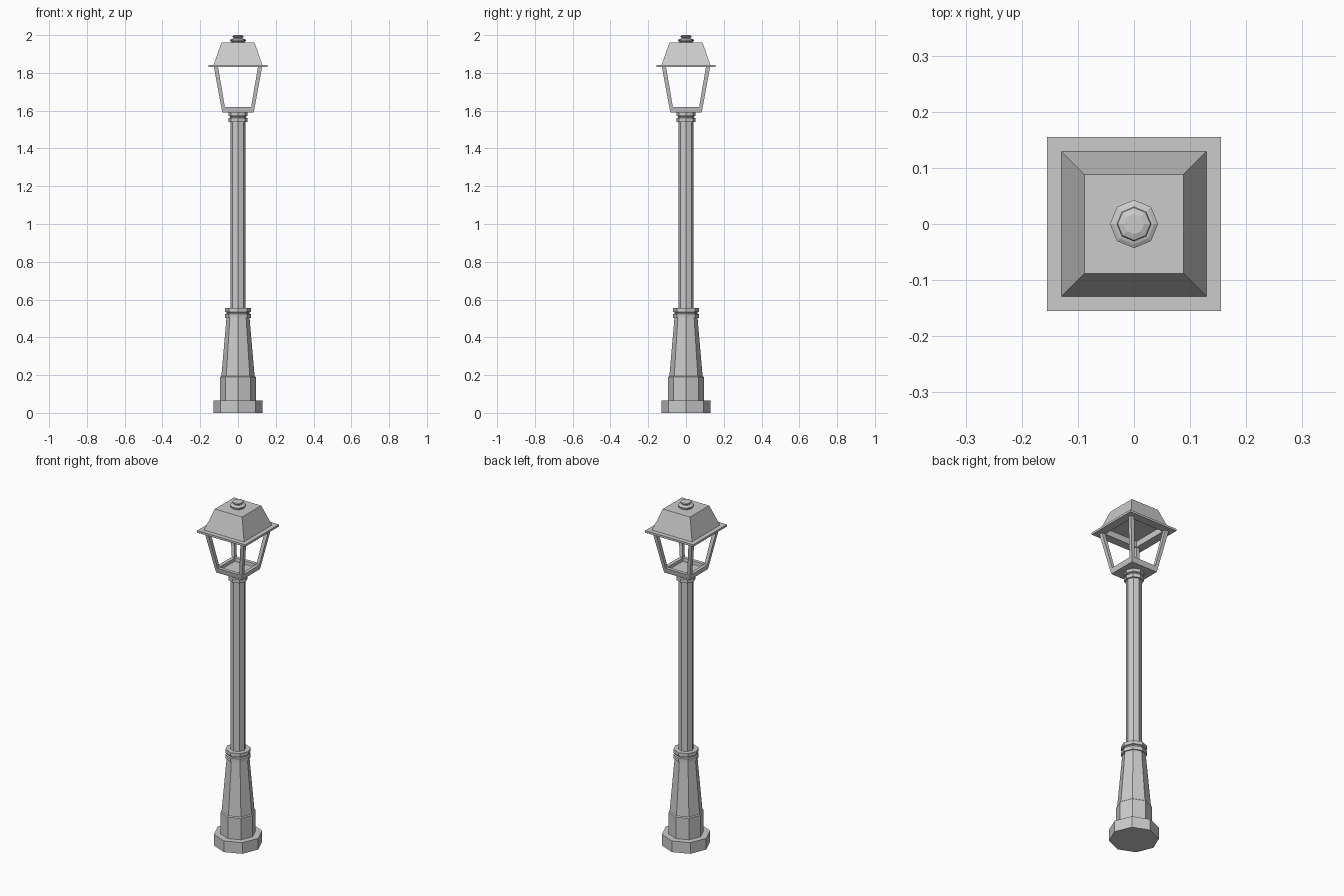
import bpy
from math import cos, sin, pi

if "Cube" in bpy.data.objects:
    bpy.data.objects.remove(bpy.data.objects["Cube"])


def make(name, verts, faces):
    me = bpy.data.meshes.new(name)
    me.from_pydata(verts, [], faces)
    me.update()
    ob = bpy.data.objects.new(name, me)
    bpy.context.collection.objects.link(ob)
    return ob


def loft(name, rings):
    """Skin a stack of equal-sized rings and cap both ends."""
    n, last = len(rings[0]), len(rings) - 1
    faces = [(k * n + i, k * n + (i + 1) % n, (k + 1) * n + (i + 1) % n, (k + 1) * n + i)
             for k in range(last) for i in range(n)]
    faces += [tuple(reversed(range(n))), tuple(last * n + i for i in range(n))]
    return make(name, [v for r in rings for v in r], faces)


def octagon(r, z):
    return [(r * cos(i * pi / 4), r * sin(i * pi / 4), z) for i in range(8)]


def rect(x0, x1, y0, y1, z):
    return [(x0, y0, z), (x1, y0, z), (x1, y1, z), (x0, y1, z)]


def turned(name, profile):
    return loft(name, [octagon(r, z) for r, z in profile])


def squared(name, profile):
    return loft(name, [rect(-r, r, -r, r, z) for r, z in profile])


# Octagonal foot, pedestal and post
turned("foot", [(.13, 0), (.13, .065)])
turned("pedestal", [(.094, .065), (.094, .19), (.088, .195), (.061, .505)])


def collar(name, r, groove, z0, z1):
    h = z1 - z0
    turned(name, [(r, z0), (r, z0 + h * .4), (groove, z0 + h * .45),
                  (groove, z0 + h * .58), (r, z0 + h * .63), (r, z1)])


collar("lower_collar", .068, .060, .502, .555)
turned("post", [(.041, .555), (.041, 1.545)])
collar("upper_collar", .051, .042, 1.54, 1.592)

# Lantern tray with a shallow recess
squared("lantern_tray", [(.083, 1.59), (.089, 1.62), (.069, 1.62), (.067, 1.602)])

# Four leaning corner bars
for sx in (-1, 1):
    for sy in (-1, 1):
        rings = []
        for a, b, z in ((.069, .088, 1.615), (.106, .128, 1.835)):
            xs, ys = sorted((a * sx, b * sx)), sorted((a * sy, b * sy))
            rings.append(rect(*xs, *ys, z))
        loft("lantern_bar", rings)

# Roof with brim, recessed underneath
squared("lantern_roof", [(.106, 1.865), (.106, 1.83), (.155, 1.83), (.155, 1.842),
                         (.129, 1.842), (.088, 1.96)])

# Finial
turned("finial", [(.034, 1.96), (.036, 1.966), (.043, 1.969), (.043, 1.975), (.036, 1.979),
                  (.025, 1.982), (.025, 1.988), (.031, 1.992), (.029, 1.996), (.018, 2.0)])
